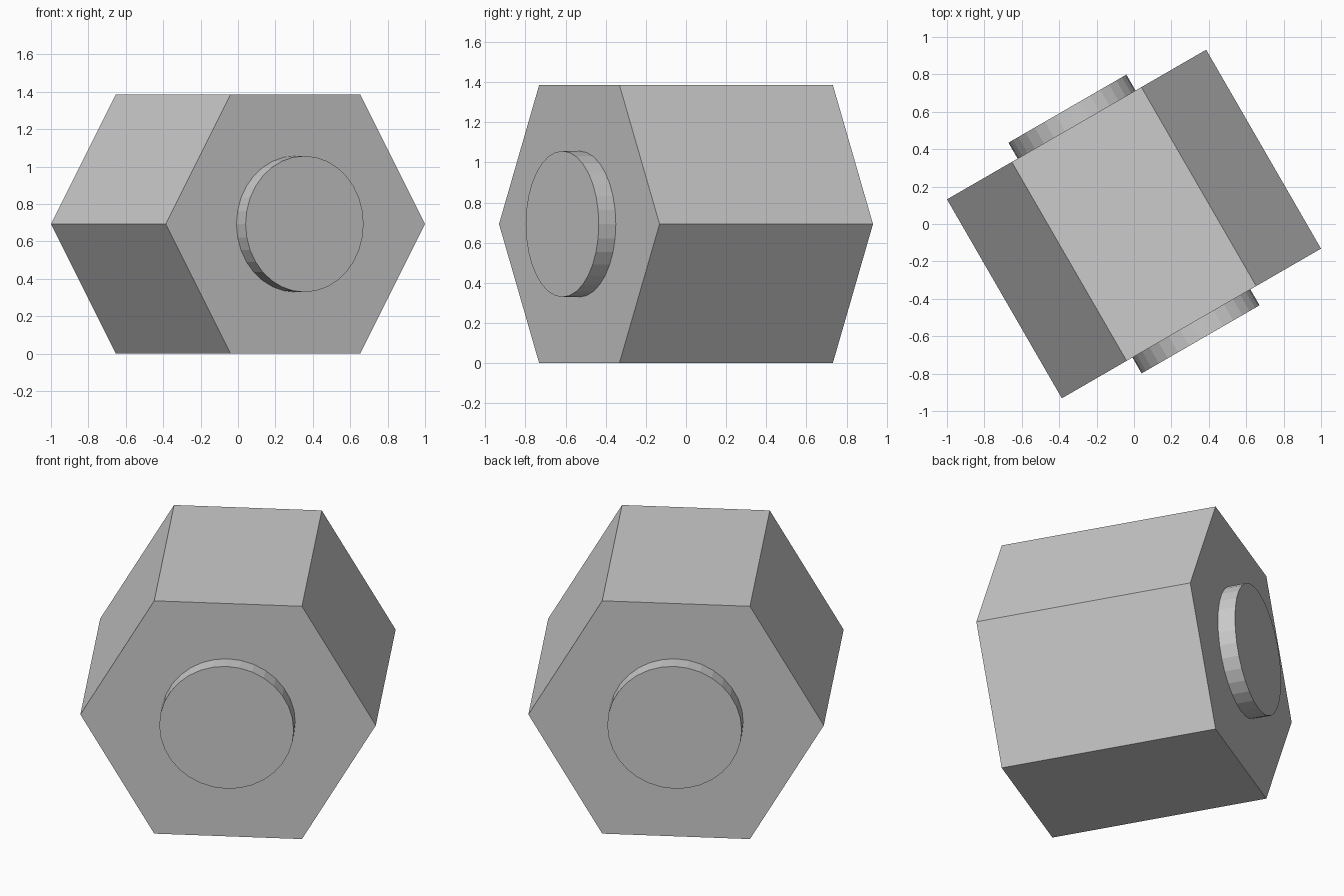
import bpy, bmesh
from math import cos, sin, pi, radians
from mathutils import Matrix

if "Cube" in bpy.data.objects:
    bpy.data.objects.remove(bpy.data.objects["Cube"])

R = 0.80            # hexagon corner radius
HALF = 0.614        # half length of the body
TIP = 0.712         # distance from centre to disc face
DISC_R = 0.364
CENTRE_Z = R * cos(pi / 6)
PLACE = Matrix.Translation((0, 0, CENTRE_Z)) @ Matrix.Rotation(radians(30), 4, 'Z')


def prism(name, sides, radius, y0, y1):
    """Flat-faced prism lying along local y, turned 30 degrees about z."""
    bm = bmesh.new()
    ring = [bm.verts.new((radius * cos(2 * pi * i / sides), y0,
                          radius * sin(2 * pi * i / sides))) for i in range(sides)]
    face = bm.faces.new(ring)
    ext = bmesh.ops.extrude_face_region(bm, geom=[face], use_keep_orig=True)
    verts = [g for g in ext["geom"] if isinstance(g, bmesh.types.BMVert)]
    bmesh.ops.translate(bm, verts=verts, vec=(0, y1 - y0, 0))
    bmesh.ops.recalc_face_normals(bm, faces=bm.faces[:])
    bm.transform(PLACE)
    mesh = bpy.data.meshes.new(name)
    bm.to_mesh(mesh)
    bm.free()
    obj = bpy.data.objects.new(name, mesh)
    bpy.context.collection.objects.link(obj)
    return obj


# Hexagonal body
prism("hex_body", 6, R, -HALF, HALF)

# Round bosses on both ends, sunk slightly into the body
prism("front_disc", 32, DISC_R, -TIP, -HALF + 0.02)
prism("back_disc", 32, DISC_R, HALF - 0.02, TIP)
